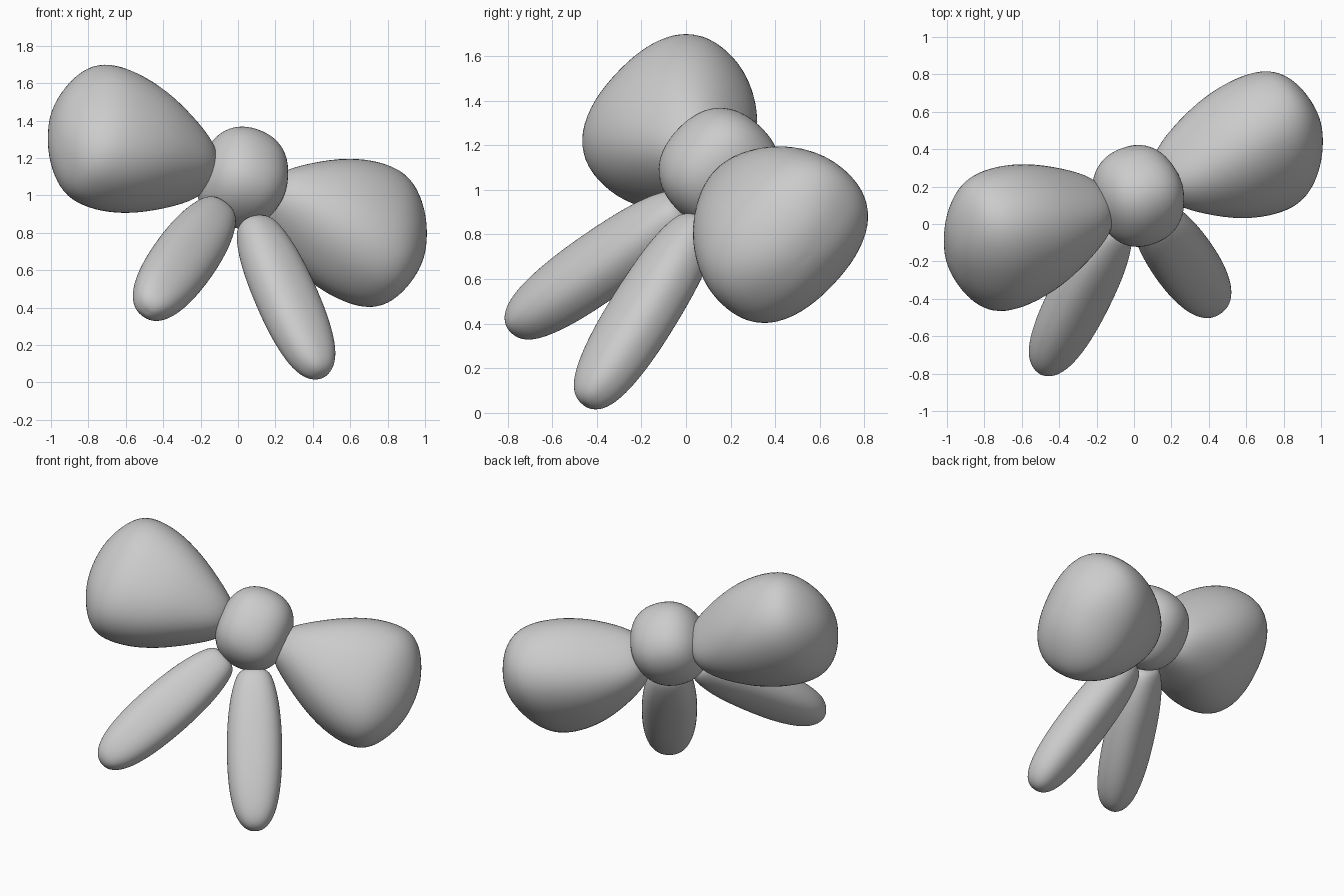
import bpy, bmesh, math
from mathutils import Vector

if "Cube" in bpy.data.objects:
    bpy.data.objects.remove(bpy.data.objects["Cube"])

# Tilted frame of the bow: side axis, up axis, front normal
SIDE = Vector((0.89, 0.326, -0.328)).normalized()
UP = Vector((0.02, 0.69, 0.73))
UP = (UP - SIDE * UP.dot(SIDE)).normalized()
FRONT = SIDE.cross(UP)
KNOT = Vector((0.022, 0.15, 1.095))
BACK = KNOT - FRONT * 0.055


def loft(name, origin, axis, wide, profile, power=2.5, n=16):
    """Rounded body along axis; profile = (distance, half width, half thickness)."""
    thick = axis.cross(wide).normalized()
    bm = bmesh.new()
    rings = []
    for d, w, t in profile:
        ring = []
        for i in range(n):
            a = 2 * math.pi * i / n
            c, s = math.cos(a), math.sin(a)
            r = (abs(c) ** power + abs(s) ** power) ** (-1 / power)
            ring.append(bm.verts.new(origin + axis * d + wide * (w * r * c) + thick * (t * r * s)))
        rings.append(ring)
    for a, b in zip(rings, rings[1:]):
        for i in range(n):
            j = (i + 1) % n
            bm.faces.new((a[i], a[j], b[j], b[i]))
    # close both ends with a fan
    for ring, p in ((rings[0], profile[0]), (rings[-1], profile[-1])):
        tip = bm.verts.new(origin + axis * p[0])
        for i in range(n):
            bm.faces.new((ring[i], ring[(i + 1) % n], tip))
    bmesh.ops.recalc_face_normals(bm, faces=bm.faces)
    for f in bm.faces:
        f.smooth = True
    me = bpy.data.meshes.new(name)
    bm.to_mesh(me)
    bm.free()
    ob = bpy.data.objects.new(name, me)
    bpy.context.collection.objects.link(ob)
    sub = ob.modifiers.new("smooth", 'SUBSURF')
    sub.levels = sub.render_levels = 2
    return ob


# Knot: slightly boxy ball
ball = []
for k in range(9):
    a = math.pi * (k + 0.25) / 8.5
    c, s = math.cos(a), math.sin(a)
    r = (abs(c) ** 2.5 + abs(s) ** 2.5) ** (-1 / 2.5)
    ball.append((-0.235 * r * c, 0.27 * r * s, 0.26 * r * s))
loft("knot", KNOT, SIDE, UP, ball)

LOOP = [(0.16, 0.05, 0.06), (0.18, 0.11, 0.14), (0.28, 0.19, 0.225), (0.51, 0.335, 0.315),
        (0.70, 0.405, 0.335), (0.85, 0.42, 0.325), (0.95, 0.39, 0.28), (1.03, 0.29, 0.21),
        (1.085, 0.16, 0.12), (1.10, 0.05, 0.04)]
TAIL = [(0.0, 0.05, 0.04), (0.01, 0.10, 0.085), (0.10, 0.135, 0.115), (0.25, 0.165, 0.135),
        (0.45, 0.178, 0.14), (0.65, 0.175, 0.14), (0.80, 0.16, 0.13), (0.93, 0.13, 0.11),
        (1.01, 0.08, 0.075), (1.035, 0.03, 0.03)]

# Mirrored loops and tails
for sgn, label in ((-1, "left"), (1, "right")):
    loft(label + "_loop", BACK - UP * 0.015, SIDE * sgn, UP, LOOP)
    ang = math.radians(24.3)
    down = -UP * math.cos(ang) + SIDE * sgn * math.sin(ang)
    across = SIDE * math.cos(ang) + UP * sgn * math.sin(ang)
    start = BACK + SIDE * sgn * 0.10 - UP * 0.23
    loft(label + "_tail", start, down, across, TAIL)
